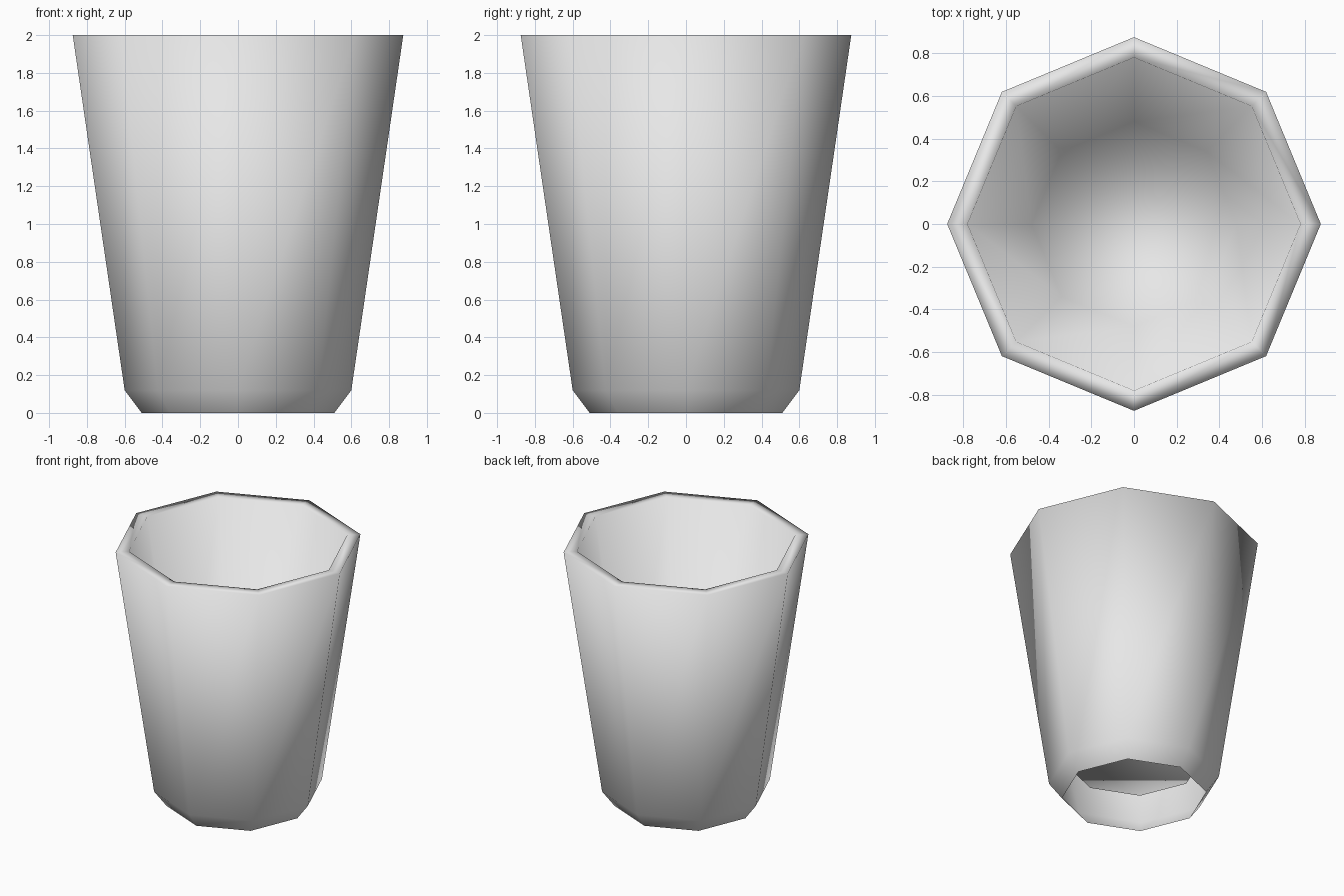
import bpy, bmesh
from math import cos, sin, tau

cube = bpy.data.objects.get("Cube")
if cube:
    bpy.data.objects.remove(cube)

SIDES = 8

# One plain material for the whole cup
grey = bpy.data.materials.new("light_grey")
grey.use_nodes = True
colour = (0.8, 0.8, 0.8, 1.0)
grey.diffuse_color = colour
grey.node_tree.nodes["Principled BSDF"].inputs["Base Color"].default_value = colour

# Profile (radius, height): open foot, chamfer, outer rim, inner rim, inner floor
profile = [(0.51, 0), (0.6, 0.12), (0.875, 2), (0.78, 2), (0.48, 0.27)]

bm = bmesh.new()
rings = [[bm.verts.new((r * cos(tau * i / SIDES), r * sin(tau * i / SIDES), z))
          for i in range(SIDES)] for r, z in profile]

# Walls between neighbouring rings
for low, high in zip(rings, rings[1:]):
    for i in range(SIDES):
        j = (i + 1) % SIDES
        bm.faces.new((low[i], low[j], high[j], high[i]))

# Inner floor, facing up; the foot stays open underneath
bm.faces.new(rings[-1])

for face in bm.faces:
    face.smooth = True

mesh = bpy.data.meshes.new("cup")
bm.to_mesh(mesh)
bm.free()
mesh.materials.append(grey)
cup = bpy.data.objects.new("cup", mesh)
bpy.context.collection.objects.link(cup)
